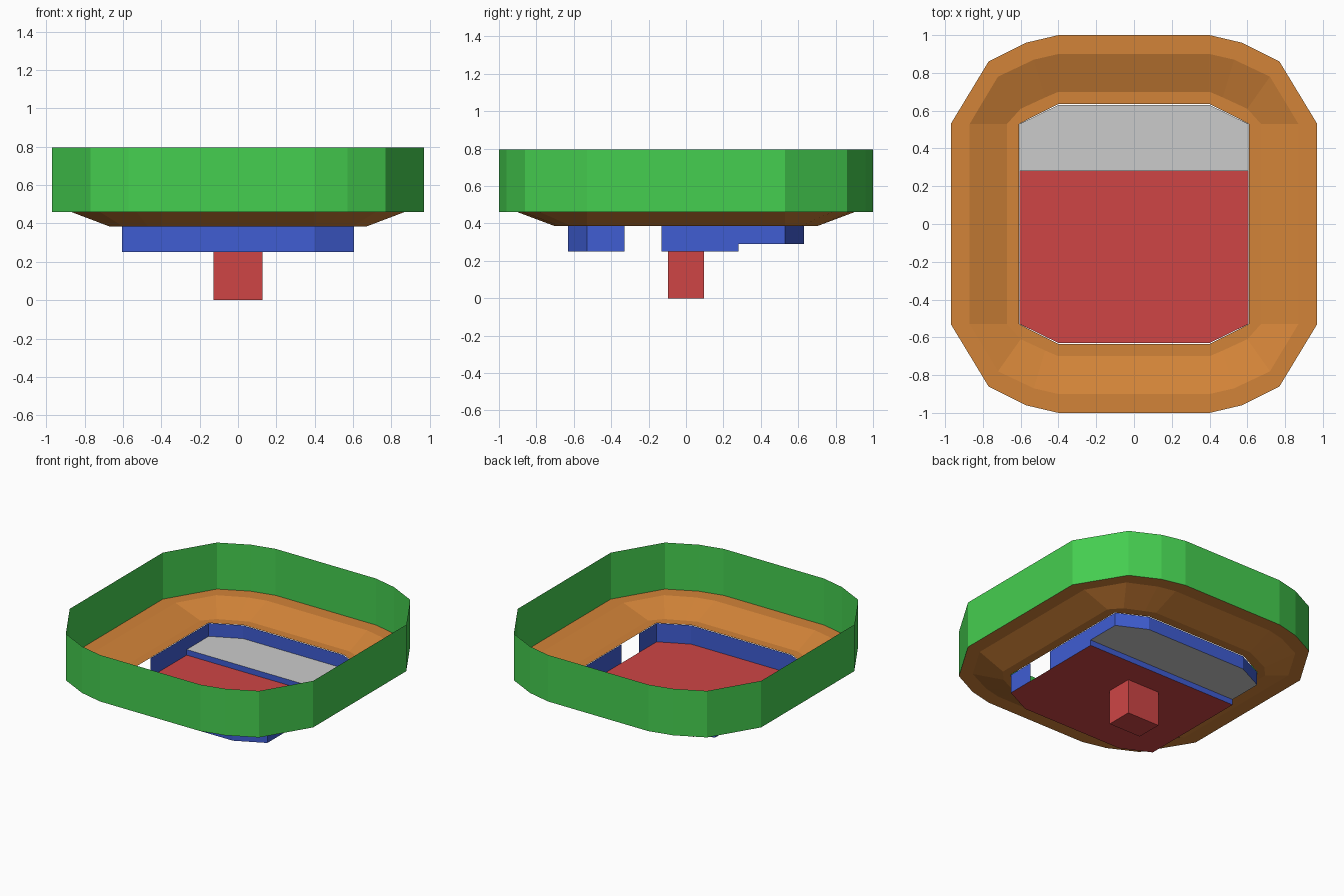
import bpy

if "Cube" in bpy.data.objects:
    bpy.data.objects.remove(bpy.data.objects["Cube"])


def material(name, rgb):
    m = bpy.data.materials.new(name)
    m.diffuse_color = (*rgb, 1)
    m.use_nodes = True
    m.node_tree.nodes["Principled BSDF"].inputs["Base Color"].default_value = m.diffuse_color
    return m


GREEN = material("green", (0.06, 0.62, 0.08))
ORANGE = material("orange", (0.65, 0.23, 0.04))
BLUE = material("blue", (0.05, 0.11, 0.65))
RED = material("red", (0.62, 0.06, 0.06))


def add_mesh(name, verts, faces, mat=None):
    me = bpy.data.meshes.new(name)
    me.from_pydata(verts, [], faces)
    ob = bpy.data.objects.new(name, me)
    bpy.context.collection.objects.link(ob)
    if mat:
        me.materials.append(mat)
    return ob


def ring(quarter, z):
    """Full counter-clockwise outline from one quarter (side towards back)."""
    half = quarter + [(-x, y) for x, y in reversed(quarter)]
    full = half + [(-x, -y) for x, y in half]
    return [(x, y, z) for x, y in full]


def loft(name, rings, mat):
    n = len(rings[0])
    faces = [(k * n + i, k * n + (i + 1) % n,
              (k + 1) * n + (i + 1) % n, (k + 1) * n + i)
             for k in range(len(rings) - 1) for i in range(n)]
    return add_mesh(name, [v for r in rings for v in r], faces, mat)


outer = [(0.97, 0.53), (0.77, 0.86), (0.57, 0.96), (0.4, 1.0)]
lip = [(0.87, 0.53), (0.72, 0.78), (0.53, 0.87), (0.4, 0.9)]
foot = [(0.672, 0.53), (0.6, 0.61), (0.47, 0.67), (0.4, 0.7)]
mouth = [(0.608, 0.53), (0.54, 0.565), (0.47, 0.6), (0.4, 0.635)]

# Upper wall and the sloping ledge inside it
loft("outer_wall", [ring(outer, 0.46), ring(outer, 0.795)], GREEN)
loft("sloped_ledge", [ring(outer, 0.46), ring(lip, 0.46),
                      ring(foot, 0.385), ring(mouth, 0.385)], ORANGE)

# Inner wall strips, with an opening left on each side
X, Y = 0.605, 0.63
strips = [("back_inner_wall", 0.29, [(X, 0.28), (X, 0.53), (0.4, Y), (0, Y)]),
          ("side_inner_wall", 0.25, [(X, -0.13), (X, 0.28)]),
          ("front_inner_wall", 0.25, [(0, -Y), (0.4, -Y), (X, -0.53), (X, -0.33)])]
for name, bottom, path in strips:
    for side in (1, -1):
        p = [(x * side, y) for x, y in path][::side]
        n = len(p)
        verts = [(x, y, bottom) for x, y in p] + [(x, y, 0.385) for x, y in p]
        faces = [(i, i + 1, n + i + 1, n + i) for i in range(n - 1)]
        add_mesh(f"{name}_{'right' if side > 0 else 'left'}", verts, faces, BLUE)

# Two-level floor and the step between
S = 0.28
add_mesh("lower_floor", [(-X, S, 0.25), (-X, -0.53, 0.25), (-0.4, -Y, 0.25),
                         (0.4, -Y, 0.25), (X, -0.53, 0.25), (X, S, 0.25)],
         [range(6)], RED)
add_mesh("raised_floor", [(-X, S, 0.29), (X, S, 0.29), (X, 0.53, 0.29),
                          (0.4, Y, 0.29), (-0.4, Y, 0.29), (-X, 0.53, 0.29)],
         [range(6)])
add_mesh("floor_step", [(-X, S, 0.25), (X, S, 0.25), (X, S, 0.29), (-X, S, 0.29)],
         [range(4)], BLUE)

# Block under the floor, its top hidden by the floor
bx, by = 0.128, 0.095
corners = [(-bx, -by), (bx, -by), (bx, by), (-bx, by)]
block = loft("under_block", [[(x, y, z) for x, y in corners] for z in (0, 0.25)], RED)
add_mesh("under_block_base", [(x, y, 0) for x, y in reversed(corners)], [range(4)], RED)
